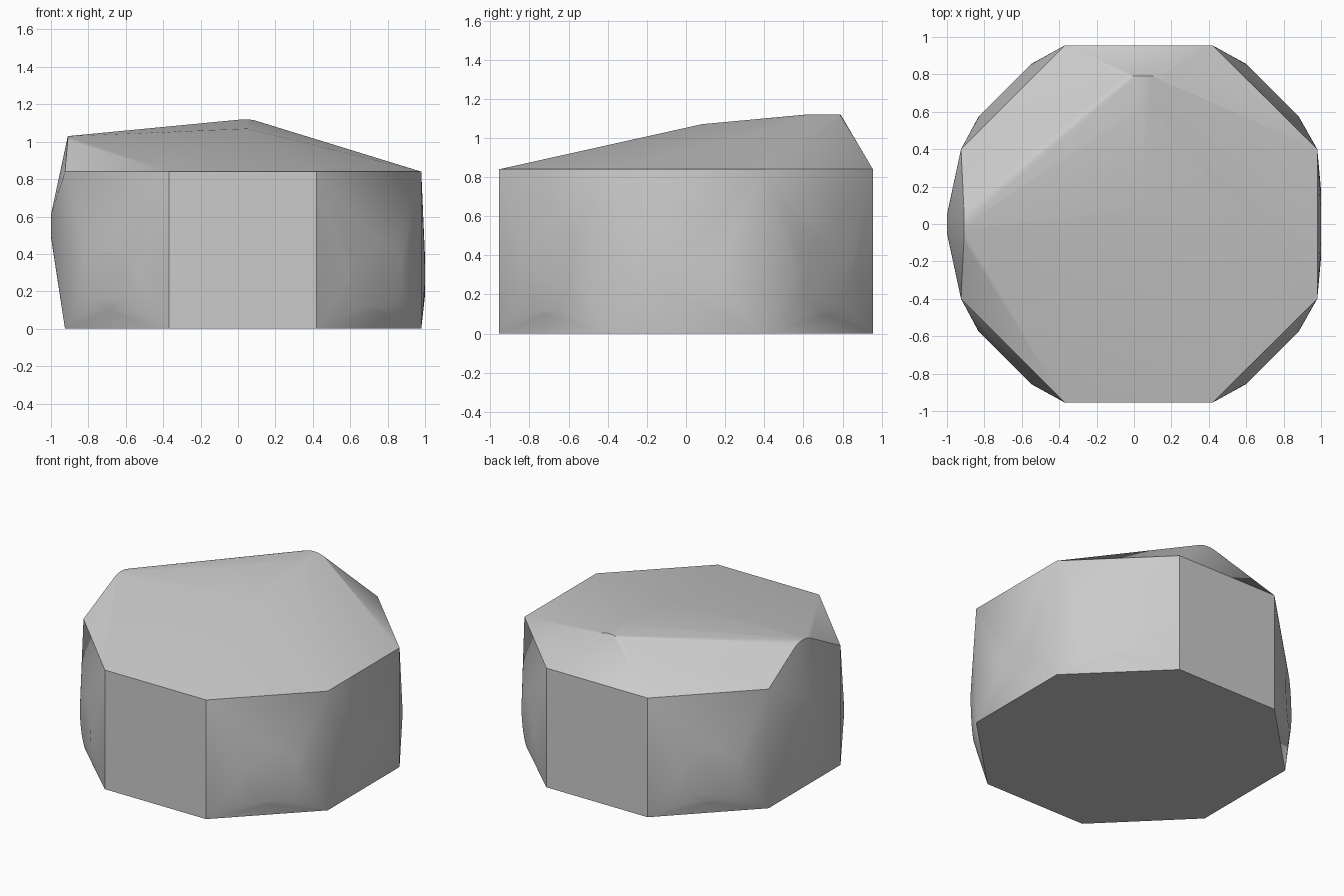
import bpy, bmesh, math
from mathutils import Vector

cube = bpy.data.objects.get("Cube")
if cube:
    bpy.data.objects.remove(cube, do_unlink=True)

grey = bpy.data.materials.new("plain_grey")
grey.use_nodes = True
grey.diffuse_color = (0.6, 0.6, 0.6, 1)
grey.node_tree.nodes["Principled BSDF"].inputs["Base Color"].default_value = (0.6, 0.6, 0.6, 1)


def disc(center, normal, wide, tall, steps=32):
    """Ring of points in the upright plane facing the normal."""
    side = Vector((0, 0, 1)).cross(Vector(normal)).normalized()
    turns = [math.tau * i / steps for i in range(steps)]
    return [Vector(center) + side * wide * math.cos(a) + Vector((0, 0, tall * math.sin(a)))
            for a in turns]


points = []

# Eight-sided base and shoulder
outline = [(x, s * 0.955) for x in (-0.37, 0.42) for s in (-1, 1)]
outline += [(x, s * 0.4) for x in (-0.925, 0.98) for s in (-1, 1)]
points += [Vector((x, y, z)) for x, y in outline for z in (0, 0.84)]

# Round pads on the four corners
for x, sx in ((0.74, 1), (-0.69, -1)):
    for sy in (-1, 1):
        points += disc((x, sy * 0.715, 0.29), (sx, sy, 0), 0.2, 0.19)

# Shallow swellings on the left and right sides
points += disc((1.0, 0, 0.28), (1, 0, 0), 0.18, 0.1)
points += disc((-1.0, 0, 0.55), (-1, 0, 0), 0.05, 0.06)

# Rounded peak at the back, rounded nub on the right, crown point
for y in (0.62, 0.79):
    points += disc((0.04, y, 0.92), (0, 1, 0), 0.2, 0.2, 64)
for x in (-0.91, -0.82):
    points += disc((x, 0, 0.83), (1, 0, 0), 0.2, 0.2, 64)
points.append(Vector((0.05, 0.08, 1.07)))

# Stretch one tight skin around all the parts
bm = bmesh.new()
for p in points:
    bm.verts.new(p)
hull = bmesh.ops.convex_hull(bm, input=bm.verts)
loose = [v for v in bm.verts if not v.link_faces]
bmesh.ops.delete(bm, geom=loose, context='VERTS')
bmesh.ops.dissolve_limit(bm, angle_limit=math.radians(0.2), verts=bm.verts, edges=bm.edges)
bmesh.ops.recalc_face_normals(bm, faces=bm.faces)

mesh = bpy.data.meshes.new("wrapped_body")
bm.to_mesh(mesh)
bm.free()
mesh.materials.append(grey)
body = bpy.data.objects.new("wrapped_body", mesh)
bpy.context.collection.objects.link(body)

bpy.ops.object.select_all(action='DESELECT')
body.select_set(True)
bpy.context.view_layer.objects.active = body
bpy.ops.object.shade_smooth_by_angle(angle=math.radians(25))
